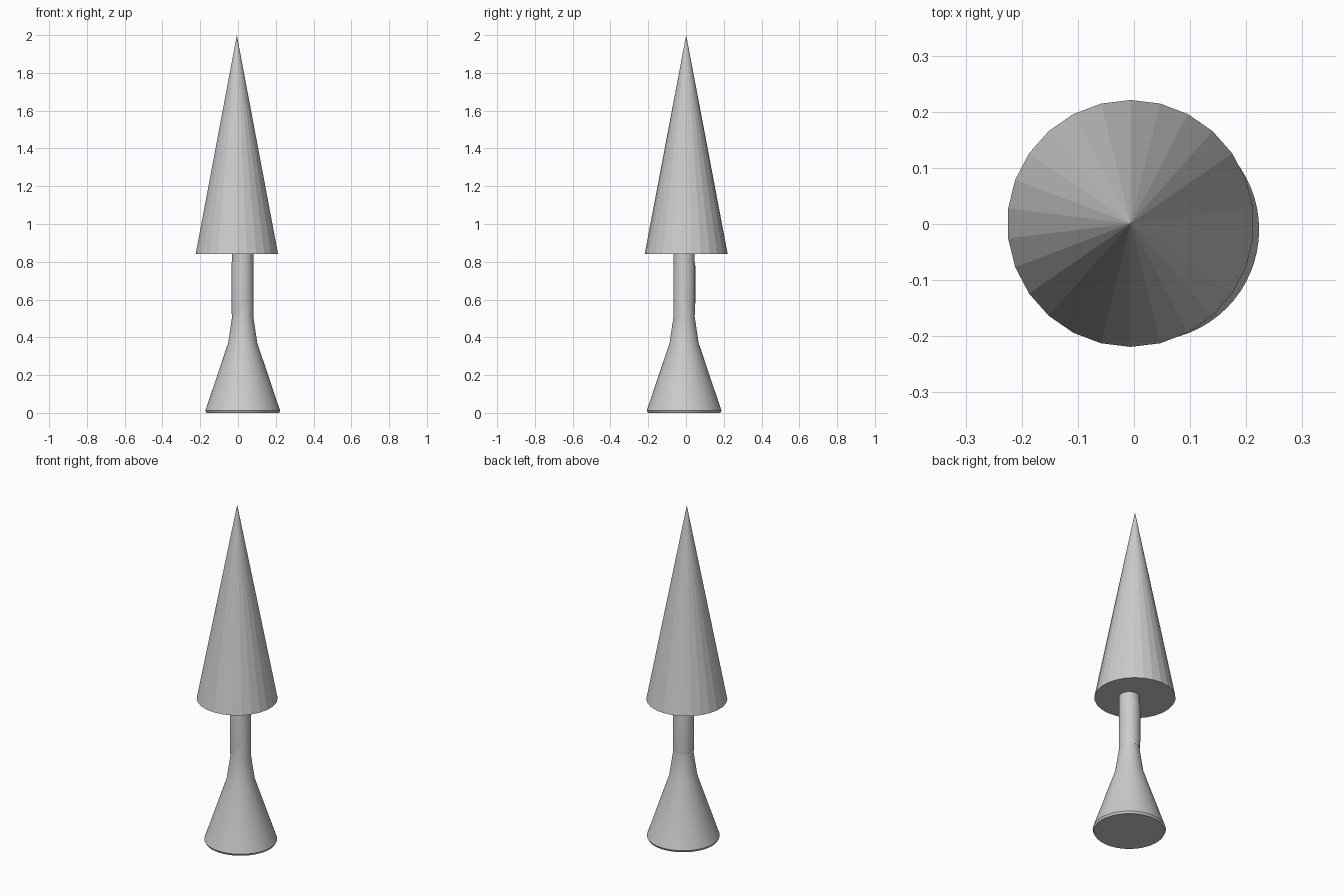
import bpy
import math

if "Cube" in bpy.data.objects:
    bpy.data.objects.remove(bpy.data.objects["Cube"])


def lathe(name, profile, center, sides, smooth=True, turn=0.0):
    """Revolve (radius, z) points around a vertical axis; radius 0 makes a tip."""
    verts, faces, rings = [], [], []
    for r, z in profile:
        start, count = len(verts), (sides if r else 1)
        for i in range(count):
            a = turn + 2 * math.pi * i / sides
            verts.append((center[0] + r * math.cos(a), center[1] + r * math.sin(a), z))
        rings.append([start + i % count for i in range(sides)])
    for low, high in zip(rings, rings[1:]):
        for i in range(sides):
            j = (i + 1) % sides
            quad = [low[i], low[j], high[j], high[i]]
            faces.append(list(dict.fromkeys(quad)))
    # end caps
    if profile[0][0]:
        faces.append(rings[0][::-1])
    if profile[-1][0]:
        faces.append(rings[-1])
    mesh = bpy.data.meshes.new(name)
    mesh.from_pydata(verts, [], faces)
    obj = bpy.data.objects.new(name, mesh)
    bpy.context.collection.objects.link(obj)
    if smooth:
        bpy.ops.object.select_all(action='DESELECT')
        obj.select_set(True)
        bpy.context.view_layer.objects.active = obj
        bpy.ops.object.shade_smooth_by_angle(angle=math.radians(30))
    return obj


STEM_CENTER = (0.025, -0.01)

# flared foot narrowing into the stem
lathe("flared_base",
      [(0.192, 0.0), (0.198, 0.012), (0.195, 0.02), (0.077, 0.37), (0.056, 0.51), (0.056, 0.85)],
      STEM_CENTER, 64)

# slightly thicker sleeve around the stem
lathe("stem_sleeve", [(0.056, 0.52), (0.058, 0.58), (0.058, 0.78), (0.056, 0.80)],
      (0.023, -0.009), 48)

# faceted cone on top, one corner pointing to the back
lathe("cone_top", [(0.22, 0.84), (0.0, 2.0)], (-0.006, 0.001), 26,
      smooth=False, turn=math.pi / 2)
